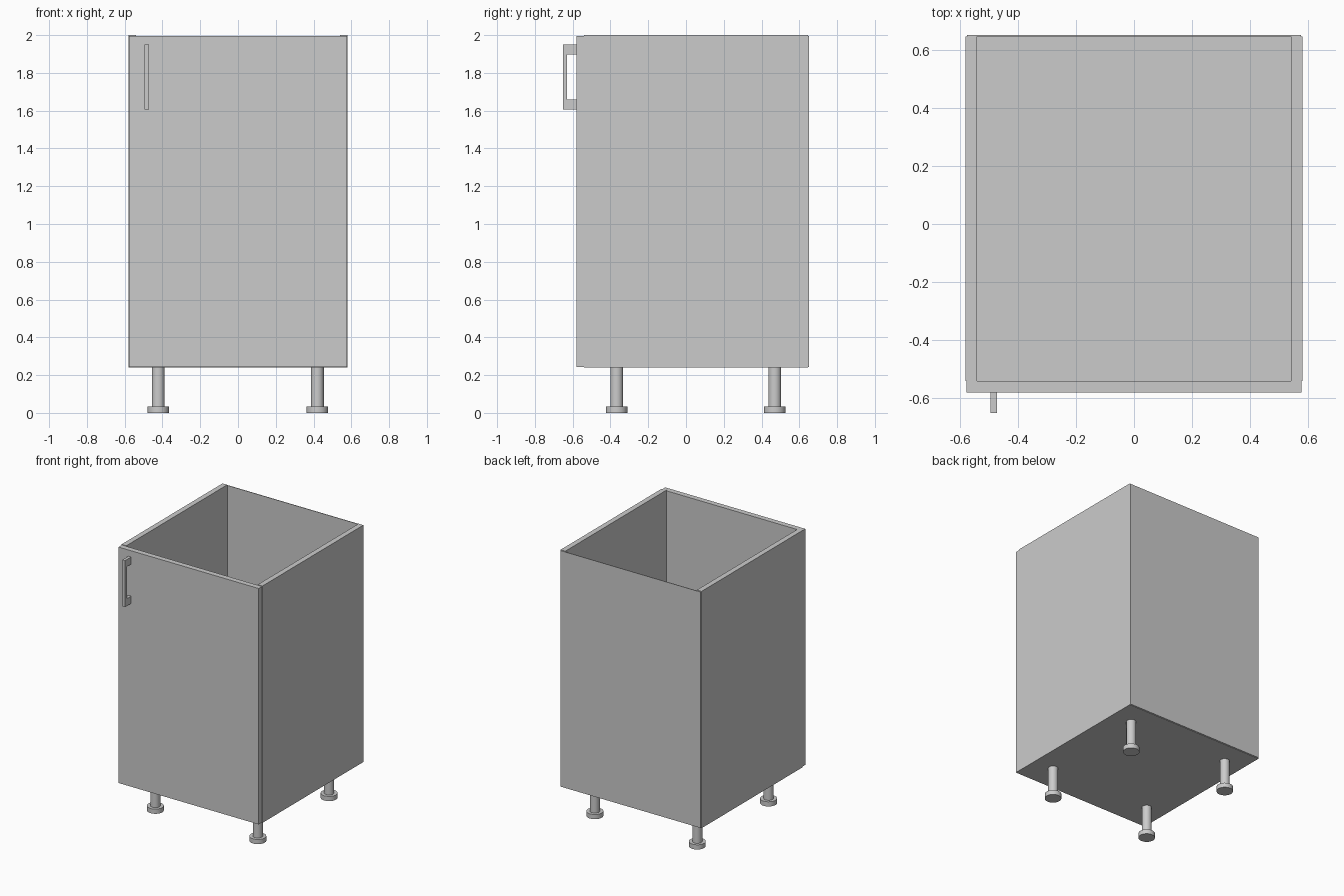
import bpy

if "Cube" in bpy.data.objects:
    bpy.data.objects.remove(bpy.data.objects["Cube"])


def box(name, x, y, z):
    """Box from (min, max) ranges on each axis."""
    bpy.ops.mesh.primitive_cube_add(size=1, location=[(a + b) / 2 for a, b in (x, y, z)])
    ob = bpy.context.object
    ob.name = name
    ob.scale = [b - a for a, b in (x, y, z)]
    bpy.ops.object.transform_apply(location=False, rotation=False, scale=True)
    return ob


def cylinder(name, x, y, z, radius):
    bpy.ops.mesh.primitive_cylinder_add(vertices=24, radius=radius, depth=z[1] - z[0],
                                        location=(x, y, (z[0] + z[1]) / 2))
    ob = bpy.context.object
    ob.name = name
    bpy.ops.object.shade_smooth_by_angle()
    return ob


# Carcass: two sides, a floor and a thin back
W, T = 0.579, 0.039
box("left_side", (-W, -W + T), (-0.54, 0.645), (0.24, 2.0))
box("right_side", (W - T, W), (-0.54, 0.645), (0.24, 2.0))
box("floor_panel", (-W + T, W - T), (-0.54, 0.645), (0.24, 0.28))
box("back_panel", (-0.575, 0.575), (0.645, 0.65), (0.244, 1.996))

# Door, a hair smaller than the carcass
box("door", (-0.576, 0.576), (-0.58, -0.54), (0.243, 1.996))

# Handle: C-shaped profile in the y-z plane, extruded along x
profile = [(-0.58, 1.605), (-0.65, 1.605), (-0.65, 1.95), (-0.58, 1.95),
           (-0.58, 1.897), (-0.63, 1.897), (-0.63, 1.66), (-0.58, 1.66)]
n = len(profile)
x0, x1 = -0.494, -0.472
verts = [(x, y, z) for x in (x0, x1) for y, z in profile]
faces = [(i, (i + 1) % n, (i + 1) % n + n, i + n) for i in range(n)]
# Caps split into lower arm, bar and upper arm
for o in (0, n):
    for quad in ((0, 1, 6, 7), (1, 2, 5, 6), (2, 3, 4, 5)):
        faces.append(tuple(o + q for q in (quad if o else quad[::-1])))
mesh = bpy.data.meshes.new("door_handle")
mesh.from_pydata(verts, [], faces)
handle = bpy.data.objects.new("door_handle", mesh)
bpy.context.collection.objects.link(handle)
bpy.context.view_layer.objects.active = handle
handle.select_set(True)
bpy.ops.object.mode_set(mode='EDIT')
bpy.ops.mesh.select_all(action='SELECT')
bpy.ops.mesh.normals_make_consistent(inside=False)
bpy.ops.object.mode_set(mode='OBJECT')

# Four legs with wider feet
for y, depth in ((-0.367, "front"), (0.47, "back")):
    for x, side in ((-0.422, "left"), (0.42, "right")):
        cylinder(f"{depth}_{side}_leg", x, y, (0.035, 0.24), 0.034)
        cylinder(f"{depth}_{side}_foot", x, y, (0.0, 0.035), 0.057)
